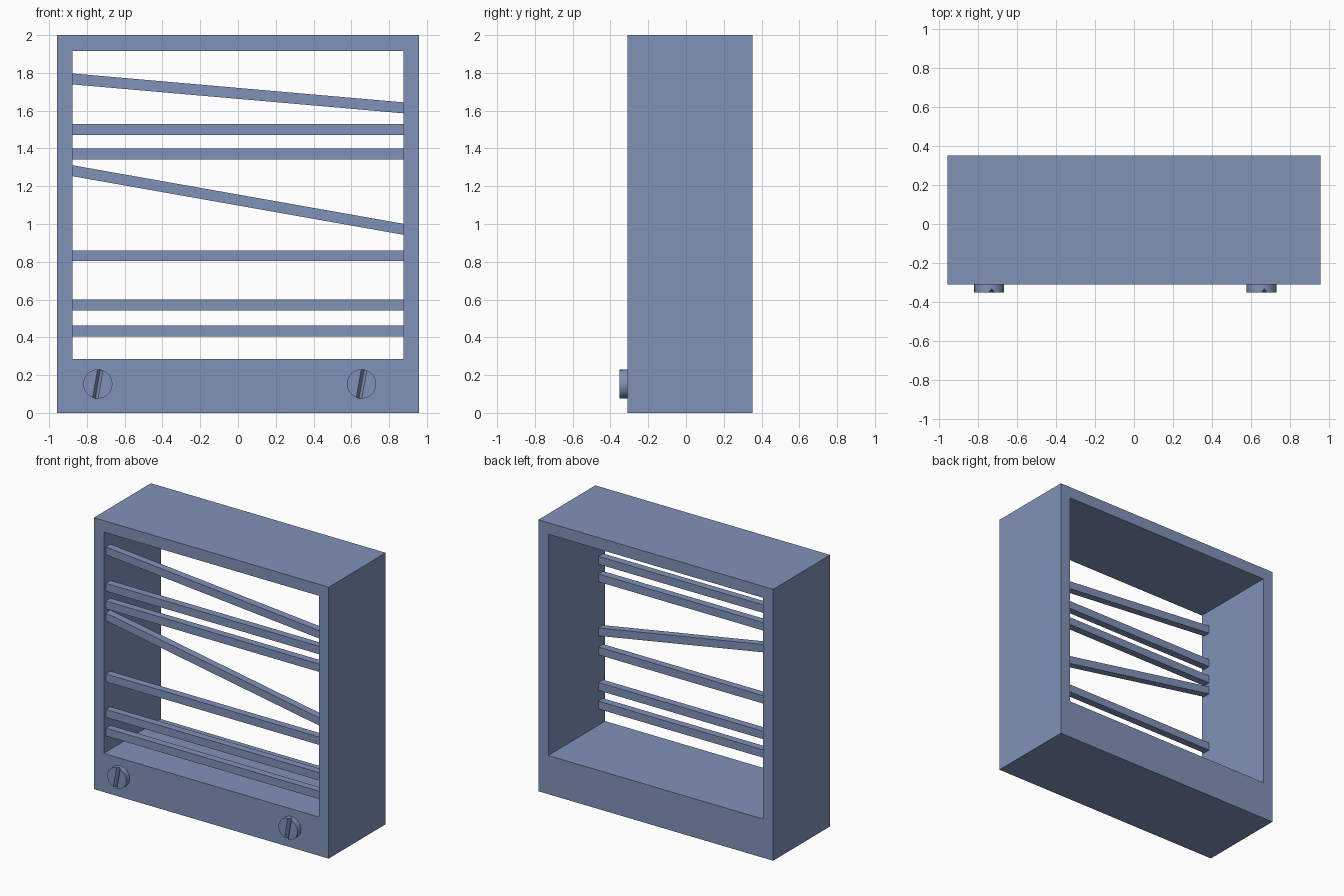
import bpy, bmesh, math

if "Cube" in bpy.data.objects:
    bpy.data.objects.remove(bpy.data.objects["Cube"])

# Single blue-grey colour
blue = bpy.data.materials.new("slate_blue")
blue.diffuse_color = (0.22, 0.29, 0.49, 1)
blue.use_nodes = True
blue.node_tree.nodes["Principled BSDF"].inputs["Base Color"].default_value = blue.diffuse_color


def prism(name, loop, y0, y1):
    """Extrude an (x, z) outline from y0 to y1."""
    bm = bmesh.new()
    f = bm.faces.new([bm.verts.new((x, y0, z)) for x, z in loop])
    ext = bmesh.ops.extrude_face_region(bm, geom=[f])["geom"]
    bmesh.ops.translate(bm, vec=(0, y1 - y0, 0),
                        verts=[v for v in ext if isinstance(v, bmesh.types.BMVert)])
    bmesh.ops.recalc_face_normals(bm, faces=bm.faces[:])
    return finish(name, bm)


def finish(name, bm):
    me = bpy.data.meshes.new(name)
    bm.to_mesh(me)
    bm.free()
    me.materials.append(blue)
    ob = bpy.data.objects.new(name, me)
    bpy.context.collection.objects.link(ob)
    return ob


# Frame: rectangular ring with a deep bottom rail, joined front to back
X, IX, Z0, Z1, ZI0, ZI1 = 0.957, 0.876, 0, 2, 0.285, 1.915
YF, YB = -0.311, 0.352
bm = bmesh.new()
outer = [(-X, Z0), (X, Z0), (X, Z1), (-X, Z1)]
inner = [(-IX, ZI0), (IX, ZI0), (IX, ZI1), (-IX, ZI1)]
rings = [[bm.verts.new((x, y, z)) for x, z in loop]
         for loop, y in ((outer, YF), (inner, YF), (inner, YB), (outer, YB))]
for k in range(4):
    a, b = rings[k], rings[(k + 1) % 4]
    for i in range(4):
        j = (i + 1) % 4
        bm.faces.new((a[i], a[j], b[j], b[i]))
bmesh.ops.recalc_face_normals(bm, faces=bm.faces[:])
finish("frame", bm)

# Slats: centre height at left and right ends
slats = [(1.768, 1.615), (1.50, 1.50), (1.37, 1.37), (1.282, 0.972),
         (0.832, 0.832), (0.57, 0.57), (0.433, 0.433)]
H = 0.029
for n, (l, r) in enumerate(slats, 1):
    prism(f"slat_{n}", [(-IX, l - H), (IX, r - H), (IX, r + H), (-IX, l + H)],
          -0.287, -0.233)

# Screws with a slightly tilted V-shaped slot
R, YS, TILT = 0.077, -0.352, math.radians(10)
for side, cx in (("left", -0.742), ("right", 0.654)):
    loop = [(cx + R * math.cos(t), 0.153 + R * math.sin(t))
            for t in (i * math.tau / 48 for i in range(48))]
    screw = prism(f"screw_{side}", loop, YS, YF)

    # V-shaped cutter running along the slot
    bm = bmesh.new()
    ends = [[bm.verts.new((x, y, z)) for x, y in
             ((-0.03, -0.02), (0.03, -0.02), (0, 0.02))] for z in (-0.12, 0.12)]
    bm.faces.new(ends[0])
    bm.faces.new(ends[1])
    for i in range(3):
        j = (i + 1) % 3
        bm.faces.new((ends[0][i], ends[0][j], ends[1][j], ends[1][i]))
    bmesh.ops.recalc_face_normals(bm, faces=bm.faces[:])
    cutter = finish("slot_cutter", bm)
    cutter.location = (cx, YS, 0.153)
    cutter.rotation_euler = (0, TILT, 0)
    cutter.hide_render = True

    mod = screw.modifiers.new("slot", 'BOOLEAN')
    mod.operation = 'DIFFERENCE'
    mod.solver = 'EXACT'
    mod.object = cutter
    bpy.ops.object.select_all(action='DESELECT')
    bpy.context.view_layer.objects.active = screw
    screw.select_set(True)
    bpy.ops.object.modifier_apply(modifier=mod.name)
    bpy.data.objects.remove(cutter)
    bpy.ops.object.shade_smooth_by_angle(angle=math.radians(30))
